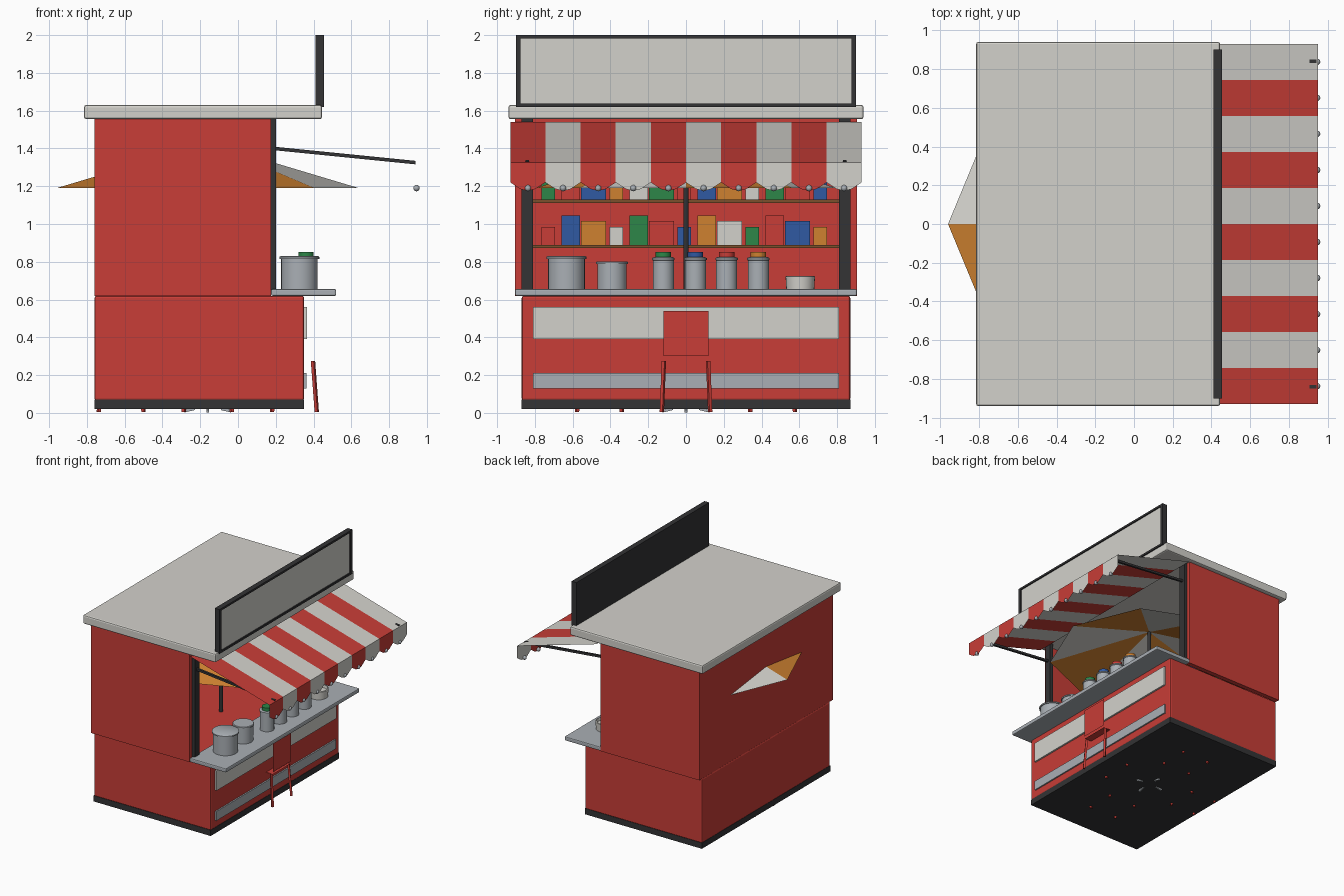
import bpy, bmesh
from math import pi, sin, cos
from mathutils import Vector, Matrix

if "Cube" in bpy.data.objects:
    bpy.data.objects.remove(bpy.data.objects["Cube"])


def material(name, *rgb):
    m = bpy.data.materials.new(name)
    m.use_nodes = True
    m.diffuse_color = (*rgb, 1)
    m.node_tree.nodes["Principled BSDF"].inputs["Base Color"].default_value = (*rgb, 1)
    return m


RED = material("red", 0.58, 0.047, 0.038)
WHITE = material("off_white", 0.65, 0.64, 0.6)
DARK = material("charcoal", 0.033, 0.033, 0.035)
ORANGE = material("orange", 0.62, 0.22, 0.03)
BLUE = material("blue", 0.03, 0.1, 0.36)
GREEN = material("green", 0.026, 0.24, 0.065)
METAL = material("steel", 0.4, 0.43, 0.46)
WOOD = material("shelf_wood", 0.2, 0.08, 0.025)


def finish(name, bm, *mats):
    mesh = bpy.data.meshes.new(name)
    bm.to_mesh(mesh)
    bm.free()
    ob = bpy.data.objects.new(name, mesh)
    bpy.context.collection.objects.link(ob)
    for m in mats:
        mesh.materials.append(m)
    return ob


def box(name, xs, ys, zs, mat, bevel=0):
    lo, hi = Vector((xs[0], ys[0], zs[0])), Vector((xs[1], ys[1], zs[1]))
    bm = bmesh.new()
    bmesh.ops.create_cube(bm, size=1, matrix=Matrix.Translation((lo + hi) / 2)
                          @ Matrix.Diagonal((*(hi - lo), 1)))
    ob = finish(name, bm, mat)
    if bevel:
        mod = ob.modifiers.new("soft_edges", "BEVEL")
        mod.width, mod.segments = bevel, 2
    return ob


def bar(name, a, b, r, mat, sides=4):
    a, b = Vector(a), Vector(b)
    d = b - a
    bm = bmesh.new()
    turn = d.to_track_quat("Z", "Y").to_matrix().to_4x4() @ Matrix.Rotation(pi / sides, 4, "Z")
    bmesh.ops.create_cone(bm, cap_ends=True, segments=sides, radius1=r, radius2=r,
                          depth=d.length, matrix=Matrix.Translation((a + b) / 2) @ turn)
    return finish(name, bm, mat)


def lathe(name, x, y, profile, mat, steps=28):
    """Spin (radius, height) points around a vertical axis."""
    bm = bmesh.new()
    rings = [[bm.verts.new((x + r * cos(2 * pi * i / steps), y + r * sin(2 * pi * i / steps), z))
              for i in range(steps)] for r, z in profile]
    bm.faces.new(rings[0][::-1])
    bm.faces.new(rings[-1])
    for lower, upper in zip(rings, rings[1:]):
        for i in range(steps):
            j = (i + 1) % steps
            bm.faces.new((lower[i], lower[j], upper[j], upper[i]))
    ob = finish(name, bm, mat)
    bpy.context.view_layer.objects.active = ob
    bpy.ops.object.select_all(action="DESELECT")
    ob.select_set(True)
    bpy.ops.object.shade_smooth_by_angle(angle=0.6)
    return ob


# Kiosk shell
box("plinth", (-.76, .35), (-.87, .87), (.02, .07), DARK)
box("lower_body", (-.76, .35), (-.87, .87), (.065, .62), RED, .012)
box("upper_panel", (.345, .365), (-.81, .81), (.39, .56), WHITE)
box("lower_panel", (.345, .362), (-.81, .81), (.13, .21), METAL)
box("back_wall", (-.76, -.72), (-.9, .9), (.62, 1.555), RED)
box("counter", (.175, .52), (-.905, .905), (.62, .655), METAL, .008)
box("roof", (-.815, .445), (-.94, .94), (1.555, 1.63), WHITE, .012)
for side, s in (("right", -1), ("left", 1)):
    box(side + "_wall", (-.76, .175), sorted((s * .905, s * .865)), (.62, 1.555), RED)
    box(side + "_post", (.17, .2), sorted((s * .87, s * .81)), (.64, 1.555), DARK)
    bar(side + "_awning_arm", (.19, s * .84, 1.4), (.94, s * .84, 1.325), .013, DARK)

# Roof sign with raised frame
box("sign_back", (.41, .44), (-.9, .9), (1.62, 2), DARK)
box("sign_panel", (.438, .445), (-.88, .88), (1.635, 1.985), WHITE)
for s in (-1, 1):
    box("sign_frame_side", (.43, .455), sorted((s * .9, s * .876)), (1.62, 2), DARK)
for z in (1.62, 1.983):
    box("sign_frame_rail", (.43, .455), (-.9, .9), (z, z + .017), DARK)

# Striped awning with pointed valance and bobbles
bm = bmesh.new()
count, half = 10, .93
w = 2 * half / count
for i in range(count):
    y0 = -half + i * w
    y1, ym = y0 + w, y0 + w / 2
    slope = [(.2, y0, 1.54), (.95, y0, 1.325), (.95, y1, 1.325), (.2, y1, 1.54)]
    flap = [(.95, y0, 1.325), (.95, y0, 1.22), (.95, ym - .04, 1.185), (.95, ym, 1.175),
            (.95, ym + .04, 1.185), (.95, y1, 1.22), (.95, y1, 1.325)]
    for pts in (slope, flap):
        bm.faces.new([bm.verts.new(p) for p in pts]).material_index = i % 2
finish("awning", bm, RED, WHITE)
for i in range(count):
    bm = bmesh.new()
    bmesh.ops.create_uvsphere(bm, u_segments=12, v_segments=8, radius=.017,
                              matrix=Matrix.Translation((.945, -half + (i + .5) * w, 1.19)))
    for f in bm.faces:
        f.smooth = True
    finish("awning_bobble", bm, METAL)

# Shelves and boxed goods
goods = (RED, BLUE, ORANGE, WHITE, GREEN)
for row, z in enumerate((.88, 1.12)):
    box("shelf", (-.72, -.5), (-.865, .865), (z - .008, z + .01), WOOD)
    for i in range(13):
        y = -.73 + i * .12
        hw = (.036, .05, .066)[i % 3]
        box("shelf_goods", (-.68, -.54), (y - hw, y + hw),
            (z + .01, z + (.105, .165, .135)[i % 3]), goods[(i + 4 * row) % 5])

# Pots, jars and bowl on the counter
for y, r, top in ((-.633, .1, .83), (-.392, .08, .802)):
    lathe("cooking_pot", .325, y, [(r * .97, .655), (r * .97, top - .014), (r * 1.06, top - .014),
                                  (r * 1.06, top - .004), (r, top)], METAL)
for y, cap in ((-.12, GREEN), (.05, BLUE), (.215, RED), (.383, ORANGE)):
    lathe("jar", .36, y, [(.056, .655), (.056, .808), (.06, .81), (.06, .82), (.05, .824)], METAL)
    lathe("jar_lid", .36, y, [(.041, .822), (.041, .852)], cap)
lathe("bowl", .34, .605, [(.074, .655), (.078, .722), (.07, .726), (.066, .7)], WHITE)

# Parasol standing in the middle
cx = -.16
bm = bmesh.new()
for i in range(8):
    rim = [(cx + .8 * cos(k * pi / 4), .8 * sin(k * pi / 4), 1.19) for k in (i, i + 1)]
    f = bm.faces.new([bm.verts.new(p) for p in [(cx, 0, 1.43)] + rim])
    f.material_index = i % 2
finish("parasol_canopy", bm, ORANGE, WHITE)
bar("parasol_pole", (cx, 0, .03), (cx, 0, 1.43), .015, DARK, 12)
for k in range(4):
    d = Vector((cos(k * pi / 2), sin(k * pi / 2), 0))
    c = Vector((cx, 0, 0))
    bar("parasol_foot", c + d * .07 + Vector((0, 0, .022)), c + d * .125 + Vector((0, 0, .009)), .01, METAL)

# Chairs around the parasol
for k in range(4):
    place = Matrix.Translation((cx, 0, 0)) @ Matrix.Rotation(k * pi / 2, 4, "Z")
    bm = bmesh.new()
    seat = [(x, y, .28) for x, y in ((.34, -.12), (.575, -.12), (.575, .12), (.34, .12))]
    back = [(.577, y, z) for y, z in ((-.12, .3), (.12, .3), (.12, .54), (-.12, .54))]
    for pts in (seat, back):
        bm.faces.new([bm.verts.new(place @ Vector(p)) for p in pts])
    finish("chair_seat_and_back", bm, RED)
    for x, lean in ((.36, -.02), (.557, .02)):
        for s in (-1, 1):
            bar("chair_leg", place @ Vector((x, s * .117, .275)),
                place @ Vector((x + lean, s * .128, .005)), .012, RED)
